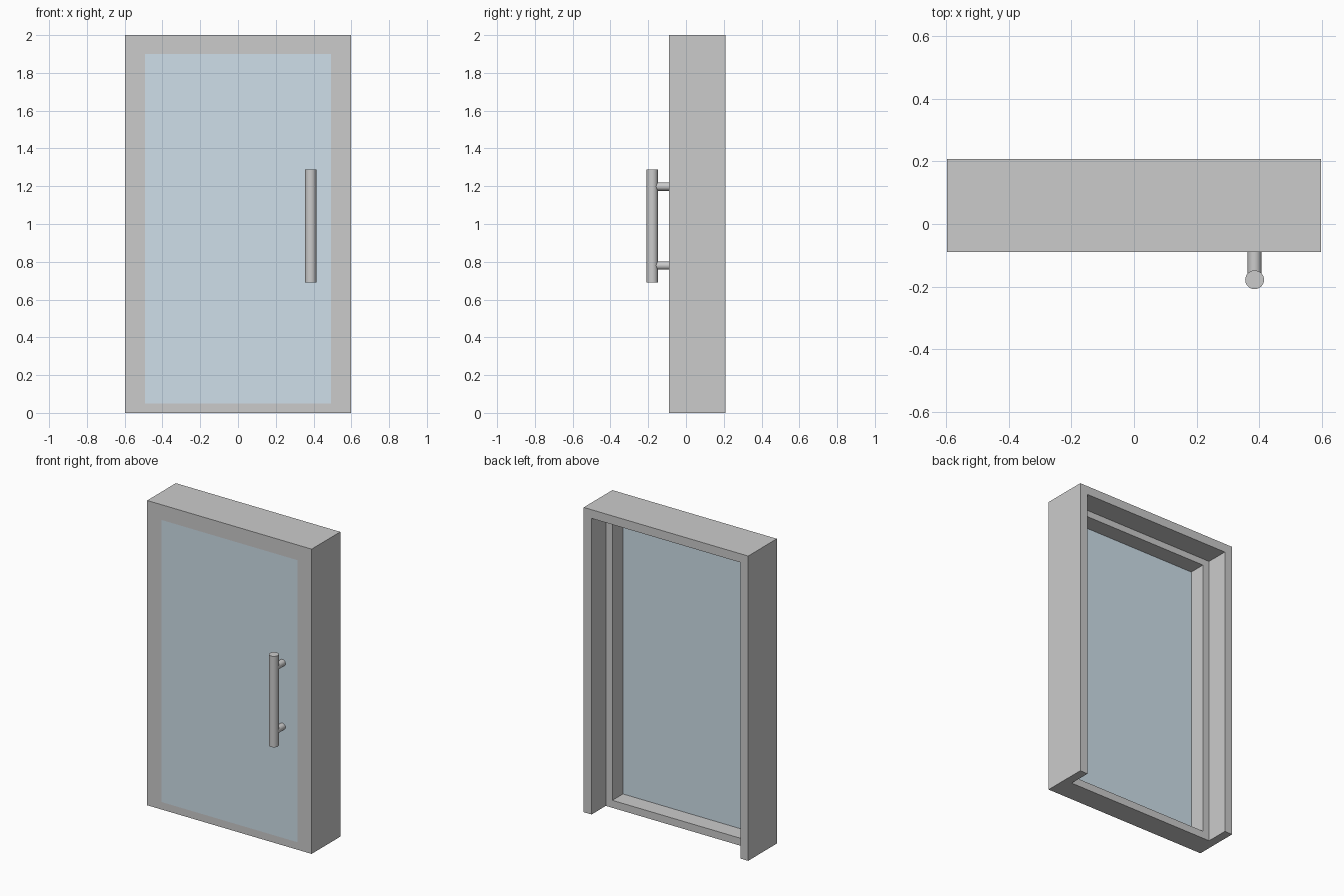
import bpy
from math import radians, pi

if "Cube" in bpy.data.objects:
    bpy.data.objects.remove(bpy.data.objects["Cube"])

W, H = 0.597, 2.0                  # half width, height
FRONT, STEP, BACK = -0.089, 0.06, 0.208
GLASS_W, GLASS_Z0, GLASS_Z1 = 0.4925, 0.049, 1.9


def box(name, x0, x1, y0, y1, z0, z1):
    bpy.ops.mesh.primitive_cube_add(
        size=1, location=((x0 + x1) / 2, (y0 + y1) / 2, (z0 + z1) / 2))
    ob = bpy.context.object
    ob.name = name
    ob.scale = (x1 - x0, y1 - y0, z1 - z0)
    bpy.ops.object.transform_apply(location=False, rotation=False, scale=True)
    return ob


def rod(name, radius, length, location, rotation=(0, 0, 0)):
    bpy.ops.mesh.primitive_cylinder_add(
        vertices=32, radius=radius, depth=length, location=location, rotation=rotation)
    ob = bpy.context.object
    ob.name = name
    bpy.ops.object.shade_smooth_by_angle(angle=radians(40))
    return ob


def cut(target, cutter):
    mod = target.modifiers.new("cut", 'BOOLEAN')
    mod.operation = 'DIFFERENCE'
    mod.solver = 'EXACT'
    mod.object = cutter
    bpy.context.view_layer.objects.active = target
    bpy.ops.object.modifier_apply(modifier=mod.name)
    bpy.data.objects.remove(cutter, do_unlink=True)


# Frame: solid block, rear recess open at the floor, then the glass opening
frame = box("door_frame", -W, W, FRONT, BACK, 0, H)
cut(frame, box("recess_cutter", -0.54, 0.54, STEP, BACK + 0.1, -0.1, H - 0.057))
cut(frame, box("opening_cutter", -GLASS_W, GLASS_W, FRONT - 0.1, BACK + 0.1,
               GLASS_Z0, GLASS_Z1))

# Glass pane, flush with the front of the frame
glass = box("glass_pane", -GLASS_W, GLASS_W, FRONT, -0.05, GLASS_Z0, GLASS_Z1)
mat = bpy.data.materials.new("pale_blue_glass")
mat.diffuse_color = (0.62, 0.74, 0.82, 1)
mat.use_nodes = True
mat.node_tree.nodes["Principled BSDF"].inputs["Base Color"].default_value = mat.diffuse_color
glass.data.materials.append(mat)

# Pull handle: vertical bar on two posts
HX, HY, HZ = 0.385, -0.178, 0.989
rod("handle_bar", 0.03, 0.597, (HX, HY, HZ))
y0, y1 = HY + 0.015, FRONT
for side, sign in (("lower", -1), ("upper", 1)):
    rod(f"{side}_handle_post", 0.022, y1 - y0,
        (HX, (y0 + y1) / 2, HZ + sign * 0.209), (pi / 2, 0, 0))
